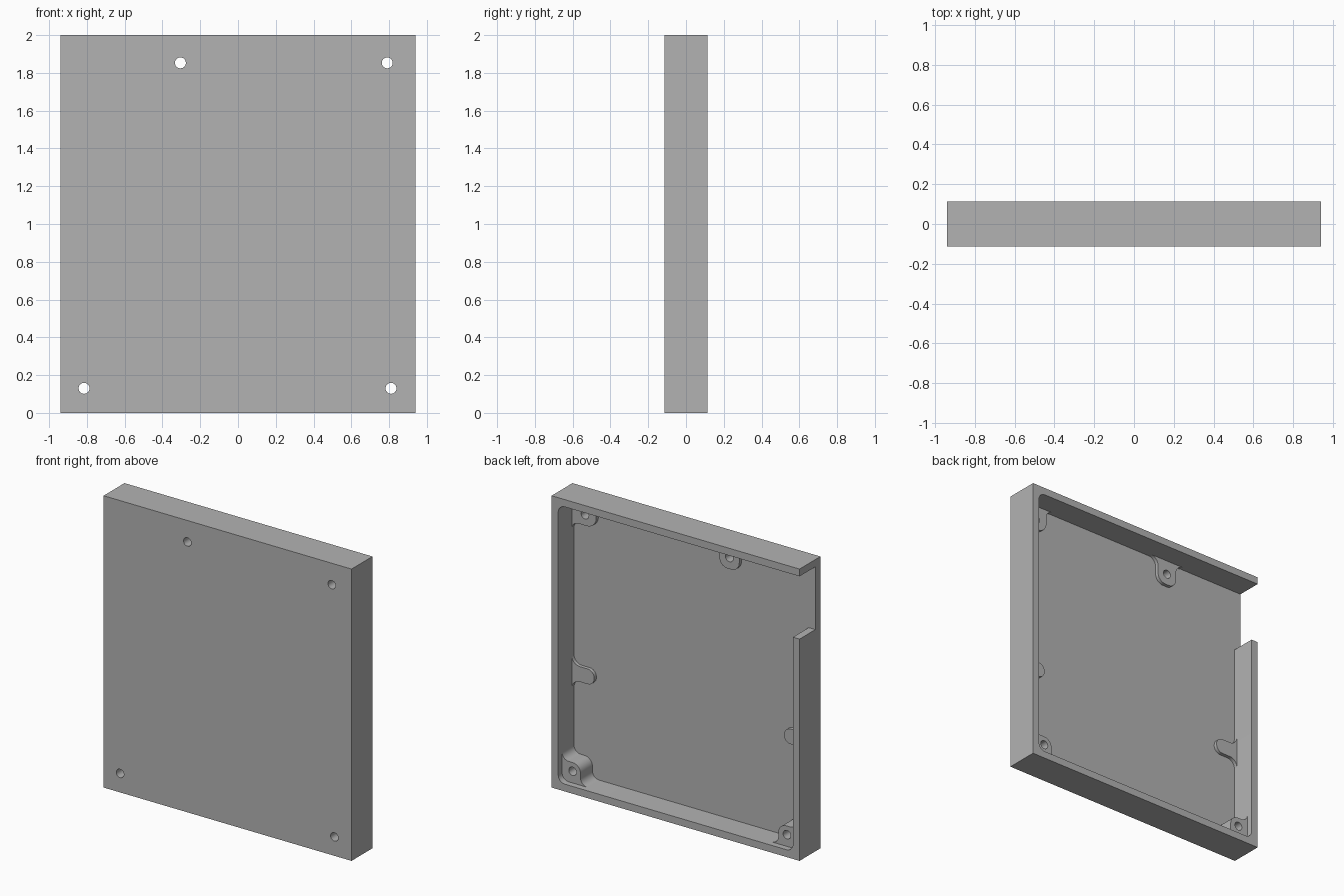
import bpy, bmesh
from math import sin, cos, pi, radians

cube = bpy.data.objects.get("Cube")
if cube:
    bpy.data.objects.remove(cube, do_unlink=True)

HALF_W, HALF_D, HEIGHT = 0.94, 0.113, 2.0
WALL, FLOOR_Y = 0.05, -0.058
IN_X, IN_LOW, IN_TOP = HALF_W - WALL, WALL, HEIGHT - WALL
LOW_TAB, HIGH_BOSS = -0.034, 0.071
HOLE_R, FILLET, EMBED = 0.029, 0.05, 0.02

grey = bpy.data.materials.new("plain grey")
grey.use_nodes = True
grey.diffuse_color = (0.45, 0.45, 0.45, 1)
grey.node_tree.nodes["Principled BSDF"].inputs["Base Color"].default_value = (0.45, 0.45, 0.45, 1)


def arc(cx, cz, r, start, end, steps=8):
    """Points along an arc, angles in degrees."""
    angles = [radians(start + (end - start) * i / steps) for i in range(steps + 1)]
    return [(cx + r * cos(a), cz + r * sin(a)) for a in angles]


def prism(name, outline, y0, y1):
    """Extrude an x-z outline along y."""
    bm = bmesh.new()
    face = bm.faces.new([bm.verts.new((x, y0, z)) for x, z in outline])
    moved = bmesh.ops.extrude_face_region(bm, geom=[face])["geom"]
    bmesh.ops.translate(bm, vec=(0, y1 - y0, 0),
                        verts=[v for v in moved if isinstance(v, bmesh.types.BMVert)])
    bmesh.ops.recalc_face_normals(bm, faces=bm.faces)
    mesh = bpy.data.meshes.new(name)
    bm.to_mesh(mesh)
    bm.free()
    mesh.materials.append(grey)
    obj = bpy.data.objects.new(name, mesh)
    bpy.context.collection.objects.link(obj)
    return obj


def cut(obj, outline, y0, y1):
    """Subtract an extruded outline from an object."""
    tool = prism("cutter", outline, y0, y1)
    tool.hide_render = True
    mod = obj.modifiers.new("cut", "BOOLEAN")
    mod.operation, mod.solver, mod.object = "DIFFERENCE", "EXACT", tool
    bpy.context.view_layer.objects.active = obj
    bpy.ops.object.modifier_apply(modifier=mod.name)
    bpy.data.objects.remove(tool, do_unlink=True)


def hole(obj, x, z):
    cut(obj, arc(x, z, HOLE_R, 0, 345, 23), -0.3, 0.3)


def corner_outline(a, b, r):
    """Boss in a wall corner: rounded free corner, fillets into both walls."""
    f = FILLET
    return ([(-EMBED, -EMBED), (a + f, -EMBED)] + arc(a + f, f, f, 270, 180)
            + arc(a - r, b - r, r, 0, 90) + arc(f, b + f, f, 270, 180)
            + [(-EMBED, b + f)])


def tab_outline(length, half, r):
    """Tab growing out of a straight wall, symmetric about its axis."""
    f = FILLET + 0.01
    side = ([(half + f, -EMBED)] + arc(half + f, f, f, 270, 180)
            + arc(half - r, length - r, r, 0, 90))
    return side + [(-u, v) for u, v in reversed(side)]


# Case: block with a rear pocket that runs out through a side notch
block = [(-HALF_W, 0), (HALF_W, 0), (HALF_W, HEIGHT), (-HALF_W, HEIGHT)]
case = prism("case", block, -HALF_D, HALF_D)
R = 0.05
pocket = (arc(-IN_X + R, IN_LOW + R, R, 180, 270) + arc(IN_X - R, IN_LOW + R, R, 270, 360)
          + arc(IN_X - R, IN_TOP - R, R, 0, 90)
          + [(-1.1, IN_TOP), (-1.1, 1.52), (-IN_X, 1.52)])
cut(case, pocket, FLOOR_Y, 0.3)
parts = [case]

# Tall bosses in the lower corners
for side, sx, hx in (("left", 1, 0.81), ("right", -1, -0.815)):
    pts = [(sx * (IN_X - u), IN_LOW + v) for u, v in corner_outline(0.14, 0.14, 0.06)]
    boss = prism("lower_" + side + "_boss", pts, FLOOR_Y - EMBED, HIGH_BOSS)
    for part in (case, boss):
        hole(part, hx, 0.13)
    parts.append(boss)

# Low screw tab in the upper corner
pts = [(IN_X - u, IN_TOP - v) for u, v in corner_outline(0.185, 0.17, 0.07)]
corner_tab = prism("upper_corner_tab", pts, FLOOR_Y - EMBED, LOW_TAB)

# Low screw tab on the top wall
pts = [(-0.305 + u, IN_TOP - v) for u, v in tab_outline(0.175, 0.075, 0.06)]
top_tab = prism("top_tab", pts, FLOOR_Y - EMBED, LOW_TAB)

for tab, hx in ((corner_tab, 0.79), (top_tab, -0.305)):
    for part in (case, tab):
        hole(part, hx, 1.853)
    parts.append(tab)

# Plain support tabs on the side walls
for side, sx in (("left", 1), ("right", -1)):
    pts = [(sx * (IN_X - v), 0.75 + u) for u, v in tab_outline(0.17, 0.052, 0.05)]
    parts.append(prism(side + "_support_tab", pts, FLOOR_Y - EMBED, LOW_TAB))

# Smooth the curved walls, keep the edges crisp
bpy.ops.object.select_all(action="DESELECT")
for part in parts:
    part.select_set(True)
bpy.context.view_layer.objects.active = case
bpy.ops.object.shade_smooth_by_angle(angle=radians(30))
